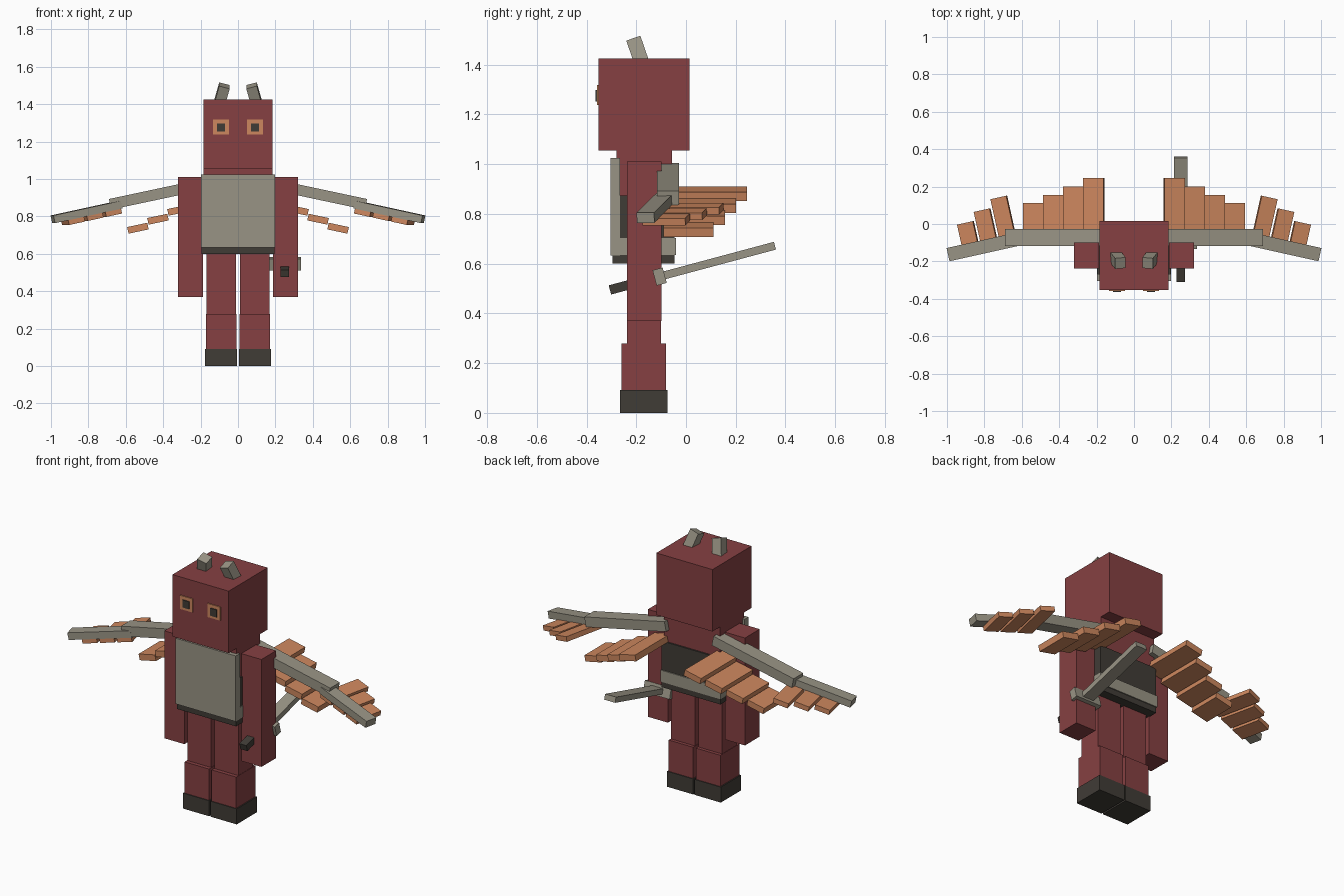
import bpy, bmesh, math
from mathutils import Matrix, Vector

cube = bpy.data.objects.get("Cube")
if cube:
    bpy.data.objects.remove(cube, do_unlink=True)


def material(name, rgb):
    """Flat material from 0-255 display values, stored as linear colour."""
    lin = [((c / 255 + 0.055) / 1.055) ** 2.4 for c in rgb] + [1.0]
    m = bpy.data.materials.new(name)
    m.use_nodes = True
    m.diffuse_color = lin
    m.node_tree.nodes["Principled BSDF"].inputs["Base Color"].default_value = lin
    return m


RED = material("dark_red", (134, 64, 66))
GREY = material("warm_grey", (153, 148, 133))
DARK = material("charcoal", (64, 60, 54))
ORANGE = material("orange", (205, 135, 94))


def box(name, mat, lo, hi, frame=Matrix(), side=1):
    """Box between two corners in a local frame; side=-1 mirrors it in x."""
    lo, hi = Vector(lo), Vector(hi)
    bm = bmesh.new()
    bmesh.ops.create_cube(bm, size=1)
    mirror = Matrix.Diagonal((side, 1, 1, 1))
    place = Matrix.Translation((lo + hi) / 2) @ Matrix.Diagonal((*(hi - lo), 1))
    bm.transform(mirror @ frame @ place)
    bmesh.ops.recalc_face_normals(bm, faces=bm.faces)
    mesh = bpy.data.meshes.new(name)
    bm.to_mesh(mesh)
    bm.free()
    mesh.materials.append(mat)
    obj = bpy.data.objects.new(name, mesh)
    bpy.context.collection.objects.link(obj)
    return obj


def at(x, y, z):
    return Matrix.Translation((x, y, z))


def rot(deg, axis):
    return Matrix.Rotation(math.radians(deg), 4, axis)


# Head, torso and clothing
box("head", RED, (-0.185, -0.352, 1.056), (0.185, 0.015, 1.425))
box("torso", RED, (-0.185, -0.28, 0.61), (0.185, -0.056, 1.06))
box("vest", DARK, (-0.194, -0.295, 0.60), (0.194, -0.047, 0.875))
box("belt", GREY, (-0.198, -0.301, 0.634), (0.198, -0.041, 0.703))
box("chest_plate", GREY, (-0.198, -0.304, 0.633), (0.198, -0.266, 1.024))

# Tilted frames shared by both sides
horn_axis = Vector((-0.27, -0.35, 1))
horn = at(0.095, -0.182, 1.42) @ rot(19, 'X') @ rot(-15, 'Y')
inner_wing = at(0.156, -0.0725, 0.977) @ rot(12, 'Y')
outer_wing = at(0.63, -0.083, 0.863) @ rot(-12.5, 'Z') @ rot(12, 'Y')

for side, tag in ((1, "left_"), (-1, "right_")):
    # Eyes and horns
    box(tag + "eye", ORANGE, (0.049, -0.358, 1.237), (0.133, -0.35, 1.318), side=side)
    box(tag + "pupil", DARK, (0.069, -0.364, 1.253), (0.112, -0.356, 1.298), side=side)
    box(tag + "horn", GREY, (-0.029, -0.03, -0.03), (0.029, 0.03, 0.087), horn, side)

    # Arms and legs
    box(tag + "arm", RED, (0.188, -0.237, 0.37), (0.32, -0.098, 1.01), side=side)
    box(tag + "upper_leg", RED, (0.012, -0.237, 0.25), (0.168, -0.1, 0.62), side=side)
    box(tag + "lower_leg", RED, (0.009, -0.26, 0.05), (0.17, -0.08, 0.278), side=side)
    box(tag + "boot", DARK, (0.005, -0.265, 0), (0.177, -0.075, 0.092), side=side)

    # Wing beams
    box(tag + "inner_wing_beam", GREY, (0, -0.045, -0.029), (0.54, 0.045, 0.029),
        inner_wing, side)
    box(tag + "outer_wing_beam", GREY, (0, -0.036, -0.021), (0.377, 0.036, 0.021),
        outer_wing, side)

    # Inner feathers step down and shorten toward the tip
    for i in range(4):
        frame = at(0.214 + 0.107 * i, 0, 0.881 - 0.048 * i) @ rot(12, 'Y')
        box(f"{tag}inner_feather_{i + 1}", ORANGE, (-0.055, -0.09, -0.018),
            (0.055, 0.246 - 0.045 * i, 0.018), frame, side)

    # Outer feathers follow the outer beam
    for i in range(3):
        u = 0.05 + 0.104 * i
        box(f"{tag}outer_feather_{i + 1}", ORANGE, (u - 0.044, -0.03, -0.047),
            (u + 0.044, 0.24 - 0.047 * i, -0.018), outer_wing, side)

# Sword held in the left hand, blade pointing back and up
sword = at(0.25, -0.106, 0.548) @ rot(15, 'X')
box("sword_hilt", DARK, (-0.023, -0.207, -0.019), (0.023, 0, 0.019), sword)
box("sword_guard", GREY, (-0.087, -0.021, -0.032), (0.087, 0.021, 0.032), sword)
box("sword_blade", GREY, (-0.036, 0, -0.016), (0.036, 0.48, 0.016), sword)
